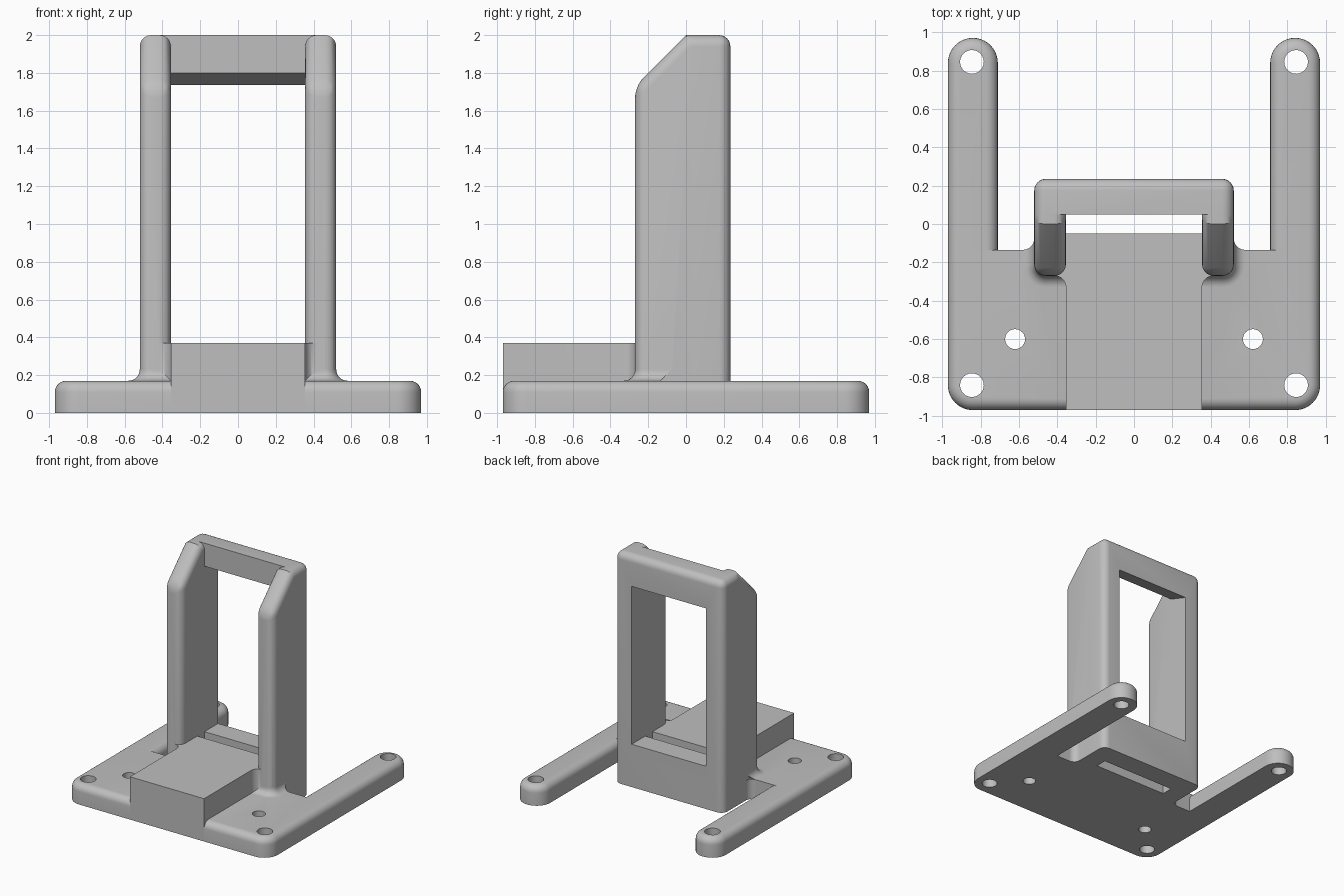
import bpy, bmesh, math
from mathutils import Vector

if "Cube" in bpy.data.objects:
    bpy.data.objects.remove(bpy.data.objects["Cube"])

grey = bpy.data.materials.new("light_grey")
grey.use_nodes = True
grey.diffuse_color = (0.52, 0.52, 0.52, 1)
grey.node_tree.nodes["Principled BSDF"].inputs["Base Color"].default_value = grey.diffuse_color

R = 0.06           # edge rounding
H = 0.17           # plate thickness
W, X = 0.355, 0.52  # inner and outer half width of the upright
BACK = -0.135      # rear edge of the plate


def make(name, bm):
    bmesh.ops.recalc_face_normals(bm, faces=bm.faces)
    me = bpy.data.meshes.new(name)
    bm.to_mesh(me)
    bm.free()
    me.materials.append(grey)
    ob = bpy.data.objects.new(name, me)
    bpy.context.collection.objects.link(ob)
    return ob


def prism(name, pts, a, b, axis="z", round_edge=None, r=R):
    """Extrude a 2D outline along an axis and round the edges picked by a rule."""
    bm = bmesh.new()
    place = (lambda p, t: (p[0], p[1], t)) if axis == "z" else (lambda p, t: (t, p[0], p[1]))
    lo = [bm.verts.new(place(p, a)) for p in pts]
    hi = [bm.verts.new(place(p, b)) for p in pts]
    bm.faces.new(lo)
    bm.faces.new(hi)
    for i in range(len(pts)):
        j = (i + 1) % len(pts)
        bm.faces.new((lo[i], lo[j], hi[j], hi[i]))
    bmesh.ops.recalc_face_normals(bm, faces=bm.faces)
    if round_edge:
        edges = [e for e in bm.edges if round_edge((e.verts[0].co + e.verts[1].co) / 2)]
        bmesh.ops.bevel(bm, geom=edges, offset=r, segments=6, profile=0.5, affect="EDGES")
    return make(name, bm)


def arc(cx, cy, r, a0, a1, n=12):
    return [(cx + r * math.cos(math.radians(a0 + (a1 - a0) * i / n)),
             cy + r * math.sin(math.radians(a0 + (a1 - a0) * i / n))) for i in range(n + 1)]


def box(x0, x1, y0, y1):
    return [(x0, y0), (x1, y0), (x1, y1), (x0, y1)]


def flip(pts, s):
    return [(s * x, y) for x, y in pts]


def skirt(name, s):
    """Hollow fillet where a post meets the plate."""
    bm = bmesh.new()
    rings = []
    for i in range(9):
        t = math.radians(90 * i / 8)
        d, z = R * (1 - math.sin(t)), H + R * (1 - math.cos(t))
        end = BACK + R - math.sqrt(max(0, R * R - (R - d) ** 2))
        pts = [(0.33, -0.27 - d)] + arc(X - R, -0.27 + R, R + d, -90, 0, 8) + [(X + d, end), (0.33, end)]
        if i == 0:
            rings.append([bm.verts.new((s * x, y, H - 0.03)) for x, y in pts])
        rings.append([bm.verts.new((s * x, y, z)) for x, y in pts])
    for a, b in zip(rings, rings[1:]):
        for k in range(len(a)):
            m = (k + 1) % len(a)
            bm.faces.new((a[k], a[m], b[m], b[k]))
    bm.faces.new(rings[0])
    bm.faces.new(rings[-1])
    return make(name, bm)


def combine(base, other, op):
    mod = base.modifiers.new(op, "BOOLEAN")
    mod.operation, mod.solver, mod.object = op, "EXACT", other
    bpy.context.view_layer.update()
    me = bpy.data.meshes.new_from_object(base.evaluated_get(bpy.context.evaluated_depsgraph_get()))
    base.modifiers.clear()
    base.data = me
    bpy.data.objects.remove(other)


# Plate with rounded front corners
body = arc(0.84, -0.84, 0.13, -90, 0) + [(0.97, BACK), (-0.97, BACK)] + arc(-0.84, -0.84, 0.13, 180, 270)
bracket = prism("bracket", body, 0, H,
                round_edge=lambda c: c.z > H - 0.01 and c.y < BACK - 0.01)
parts = []

for s in (1, -1):
    # Rear arm with a round end
    arm = [(0.71, BACK), (0.97, BACK)] + arc(0.84, 0.84, 0.13, 0, 180, 20)
    parts.append(prism("arm", flip(arm, s), 0, H,
                       round_edge=lambda c: c.z > H - 0.01 and c.y > BACK + 0.01))
    # Side post with a sloped top
    post = [(-0.27, 0), (0.05, 0), (0.05, 2), (0, 2), (-0.27, 1.73)]
    parts.append(prism("post", post, s * W, s * X, "x",
                       lambda c: c.z > 0.01 and c.y < 0.04 and not (abs(c.y) < 0.01 and c.z > 1.9)))
    # Fillets: post to plate, plate to upright, post to block
    parts.append(skirt("post_fillet", s))
    parts.append(prism("plate_fillet", flip(
        arc(X + R, BACK + R, R, 180, 270) + [(X + R, BACK - 0.03), (X - 0.03, BACK - 0.03),
                                             (X - 0.03, BACK + R)], s), 0, H))
    parts.append(prism("block_fillet", flip(
        arc(W + R, -0.27 - R, R, 90, 180) + [(W - 0.02, -0.27 - R), (W - 0.02, -0.2),
                                             (W + R, -0.2)], s), 0.1, 0.37))

# Rear wall with a window whose top edge slopes
wall = prism("rear_wall", box(-X, X, 0.05, 0.235), 0, 2,
             round_edge=lambda c: c.z > 0.01 and c.y > 0.06
             and not (c.z < 1.9 and abs(c.x) < 0.1))
window = [(0, 0.37), (0.3, 0.37), (0.3, 1.712), (0, 1.818)]
combine(wall, prism("window_cutter", window, -W, W, "x"), "DIFFERENCE")
parts.append(wall)

# Raised centre block
parts.append(prism("block", box(-W, W, -0.97, -0.05), 0, 0.37))

for part in parts:
    combine(bracket, part, "UNION")

# Screw holes
for s in (1, -1):
    for x, y, r in ((0.845, 0.845, 0.062), (0.845, -0.84, 0.062), (0.62, -0.6, 0.052)):
        combine(bracket, prism("hole_cutter", arc(s * x, y, r, 0, 345, 23), -0.1, 0.3), "DIFFERENCE")

bpy.context.view_layer.objects.active = bracket
bracket.select_set(True)
bpy.ops.object.shade_smooth_by_angle(angle=math.radians(30))
